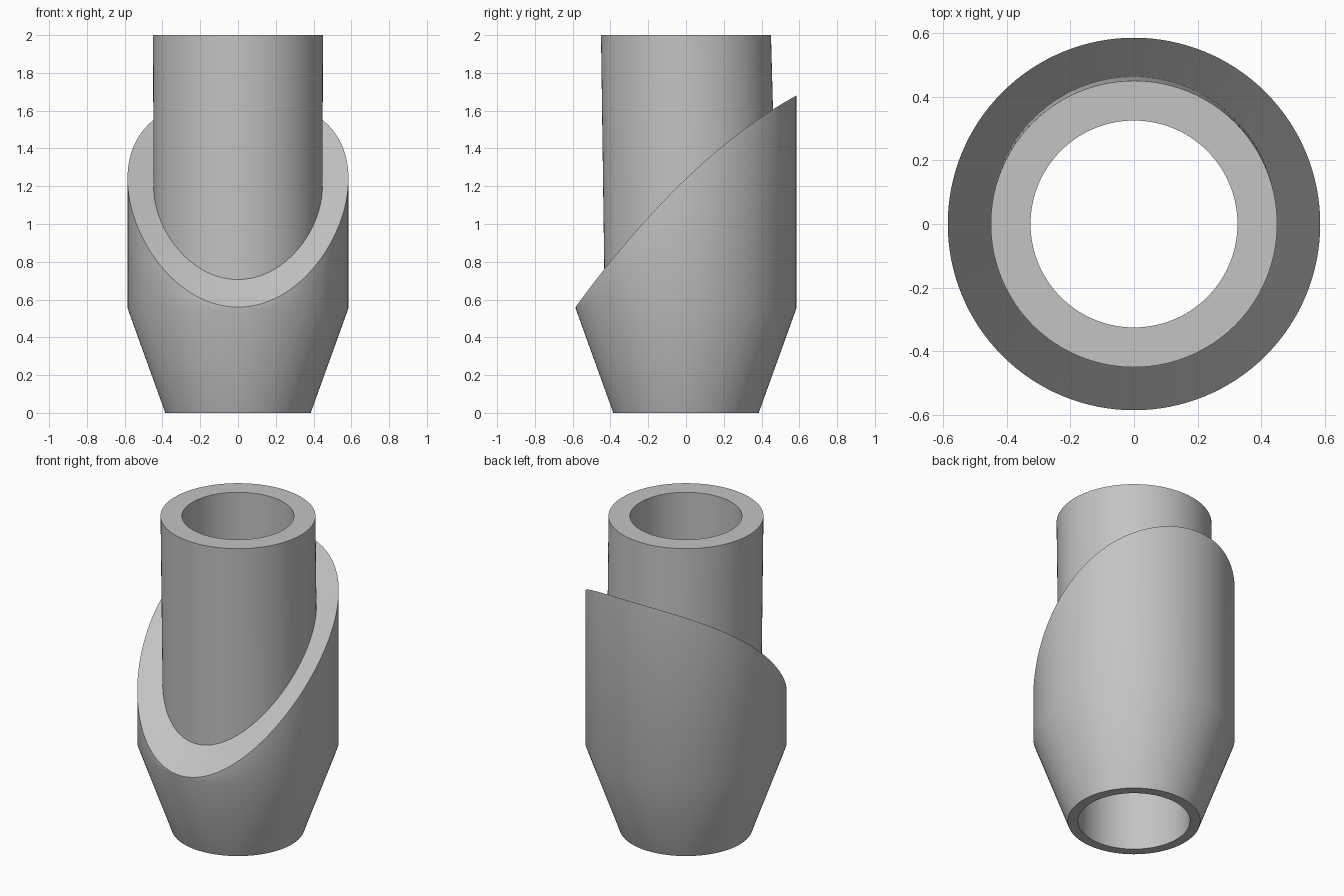
import bpy
import bmesh
import math

default_cube = bpy.data.objects.get("Cube")
if default_cube:
    bpy.data.objects.remove(default_cube, do_unlink=True)

SIDES = 128
BODY_R, NECK_R, BORE_R, BASE_R = 0.585, 0.45, 0.325, 0.385


def slant(y):
    """Height of the curved diagonal shoulder at depth y."""
    t = y / BODY_R
    return 1.24 + 0.56 * t - 0.12 * t * t


def ring(bm, radius, height, shift=0.0):
    """Circle of vertices; height is a number or a function of y."""
    verts = []
    for i in range(SIDES):
        a = math.tau * i / SIDES
        x, y = radius * math.cos(a), radius * math.sin(a) + shift
        verts.append(bm.verts.new((x, y, height(y) if callable(height) else height)))
    return verts


grey = bpy.data.materials.new("plain_grey")
grey.use_nodes = True
colour = (0.55, 0.55, 0.55, 1.0)
grey.diffuse_color = colour
grey.node_tree.nodes["Principled BSDF"].inputs["Base Color"].default_value = colour

# Closed loop of rings: bore, tapered base, slanted collar, neck, back to bore
bm = bmesh.new()
rings = [
    ring(bm, BORE_R, 0.0),
    ring(bm, BASE_R, 0.0),
    ring(bm, BODY_R, 0.555),
    ring(bm, BODY_R, slant),
    ring(bm, NECK_R - 0.003, lambda y: slant(y) - 0.055, 0.015),
    ring(bm, NECK_R, 2.0),
    ring(bm, BORE_R, 2.0),
]
for lower, upper in zip(rings, rings[1:] + rings[:1]):
    for i in range(SIDES):
        j = (i + 1) % SIDES
        bm.faces.new((lower[i], lower[j], upper[j], upper[i]))
bmesh.ops.recalc_face_normals(bm, faces=bm.faces)

mesh = bpy.data.meshes.new("slanted_tube_fitting")
bm.to_mesh(mesh)
bm.free()
mesh.materials.append(grey)
fitting = bpy.data.objects.new("slanted_tube_fitting", mesh)
bpy.context.collection.objects.link(fitting)

# Smooth walls, crisp rims
bpy.ops.object.select_all(action="DESELECT")
fitting.select_set(True)
bpy.context.view_layer.objects.active = fitting
bpy.ops.object.shade_smooth_by_angle(angle=math.radians(30))
